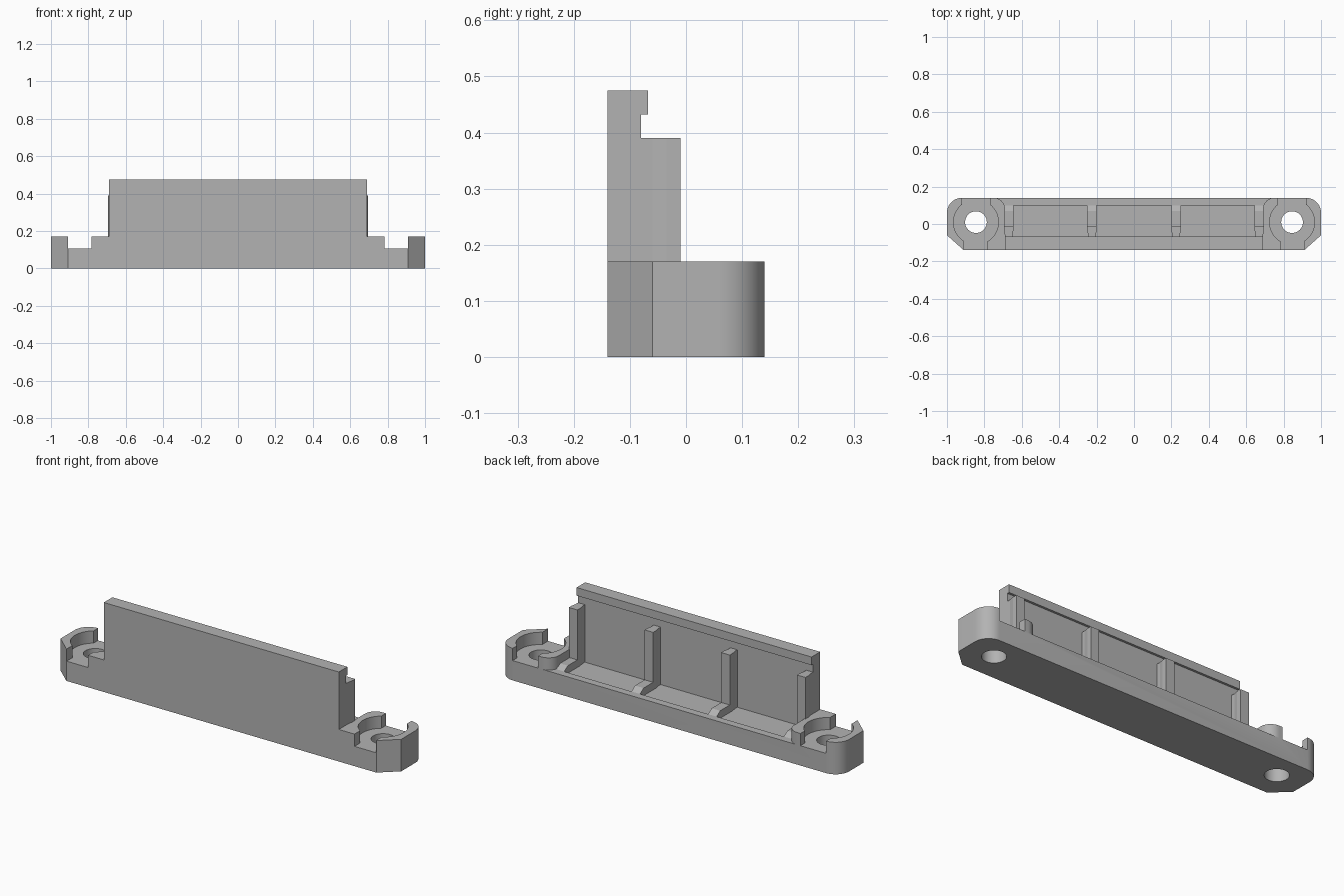
import bpy, bmesh, math
from mathutils import Vector

cube = bpy.data.objects.get("Cube")
if cube:
    bpy.data.objects.remove(cube, do_unlink=True)

grey = bpy.data.materials.new("plain_grey")
grey.use_nodes = True
colour = (0.45, 0.45, 0.45, 1)
grey.diffuse_color = colour
grey.node_tree.nodes["Principled BSDF"].inputs["Base Color"].default_value = colour


def prism(name, points, lo, hi, along_x=False):
    """Extrude a closed outline from lo to hi, along z (xy outline) or x (yz outline)."""
    bm = bmesh.new()
    place = (lambda a, b, h: (h, a, b)) if along_x else (lambda a, b, h: (a, b, h))
    face = bm.faces.new([bm.verts.new(place(a, b, lo)) for a, b in points])
    top = bmesh.ops.extrude_face_region(bm, geom=[face])["geom"]
    shift = Vector(place(0, 0, hi - lo))
    bmesh.ops.translate(bm, vec=shift, verts=[v for v in top if isinstance(v, bmesh.types.BMVert)])
    bmesh.ops.recalc_face_normals(bm, faces=bm.faces)
    mesh = bpy.data.meshes.new(name)
    bm.to_mesh(mesh)
    bm.free()
    mesh.materials.append(grey)
    obj = bpy.data.objects.new(name, mesh)
    bpy.context.collection.objects.link(obj)
    return obj


def arc(cx, cy, r, start, end, steps=12):
    angles = [math.radians(start + (end - start) * i / steps) for i in range(steps + 1)]
    return [(cx + r * math.cos(a), cy + r * math.sin(a)) for a in angles]


def rect(x0, x1, y0, y1):
    return [(x0, y0), (x1, y0), (x1, y1), (x0, y1)]


def mirrored(half):
    """Complete an outline running from the front to the back on +x."""
    return half + [(-x, y) for x, y in reversed(half)]


def select_only(obj):
    bpy.ops.object.select_all(action="DESELECT")
    obj.select_set(True)
    bpy.context.view_layer.objects.active = obj


def cut(target, cutter):
    mod = target.modifiers.new("cut", "BOOLEAN")
    mod.operation, mod.solver, mod.object = "DIFFERENCE", "EXACT", cutter
    select_only(target)
    bpy.ops.object.modifier_apply(modifier=mod.name)
    bpy.data.objects.remove(cutter, do_unlink=True)


END_H, RAIL_H, FLOOR_H = 0.17, 0.105, 0.085
WALL_X, WALL_BACK = 0.69, -0.08

# Base bar: chamfered front corners, rounded back corners
base = prism("base", mirrored([(0.91, -0.14), (1, -0.06)] + arc(0.92, 0.06, 0.08, 0, 90)), 0, END_H)

# Lowered middle, leaving rounded inner shoulders on the end bosses
shoulder = arc(0.75, 0.08, 0.06, 180, 90)
cut(base, prism("middle_cut", mirrored([(WALL_X, WALL_BACK)] + shoulder + [(0.75, 0.2)]), RAIL_H, 0.3))
cut(base, prism("trough_cut", rect(-WALL_X, WALL_X, WALL_BACK, 0.1), FLOOR_H, 0.15))

# Screw pockets, slots and through holes at both ends
for s in (-1, 1):
    cx, cy = s * 0.845, 0.01
    cut(base, prism("pocket_cut", arc(cx, cy, 0.12, 0, 360, 48)[:-1], RAIL_H, 0.3))
    for y0, y1, w in ((-0.2, cy, 0.063), (cy, 0.2, 0.075)):
        cut(base, prism("slot_cut", rect(cx - w, cx + w, y0, y1), RAIL_H, 0.3))
    cut(base, prism("hole_cut", arc(cx, cy, 0.058, 0, 360, 40)[:-1], -0.1, 0.3))

select_only(base)
bpy.ops.object.shade_smooth_by_angle(angle=math.radians(30))

# Upright wall with a small lip along its top
prism("wall", [(-0.14, END_H), (WALL_BACK, END_H), (WALL_BACK, 0.432), (-0.068, 0.432),
               (-0.068, 0.475), (-0.14, 0.475)], -WALL_X, WALL_X, True)

# Upright ribs behind the wall, each with a sloped foot
for i, x in enumerate((-0.67, -0.225, 0.225, 0.67), 1):
    outline = [(x - 0.02, WALL_BACK), (x + 0.02, WALL_BACK), (x + 0.02, -0.06), (x + 0.025, -0.035),
               (x + 0.025, -0.01), (x - 0.025, -0.01), (x - 0.025, -0.035), (x - 0.02, -0.06)]
    prism(f"rib_{i}", outline, FLOOR_H, 0.39)
    prism(f"rib_foot_{i}", [(-0.01, FLOOR_H), (0.1, FLOOR_H), (0.1, RAIL_H), (0.07, 0.125),
                            (-0.01, 0.125)], x - 0.025, x + 0.025, True)
